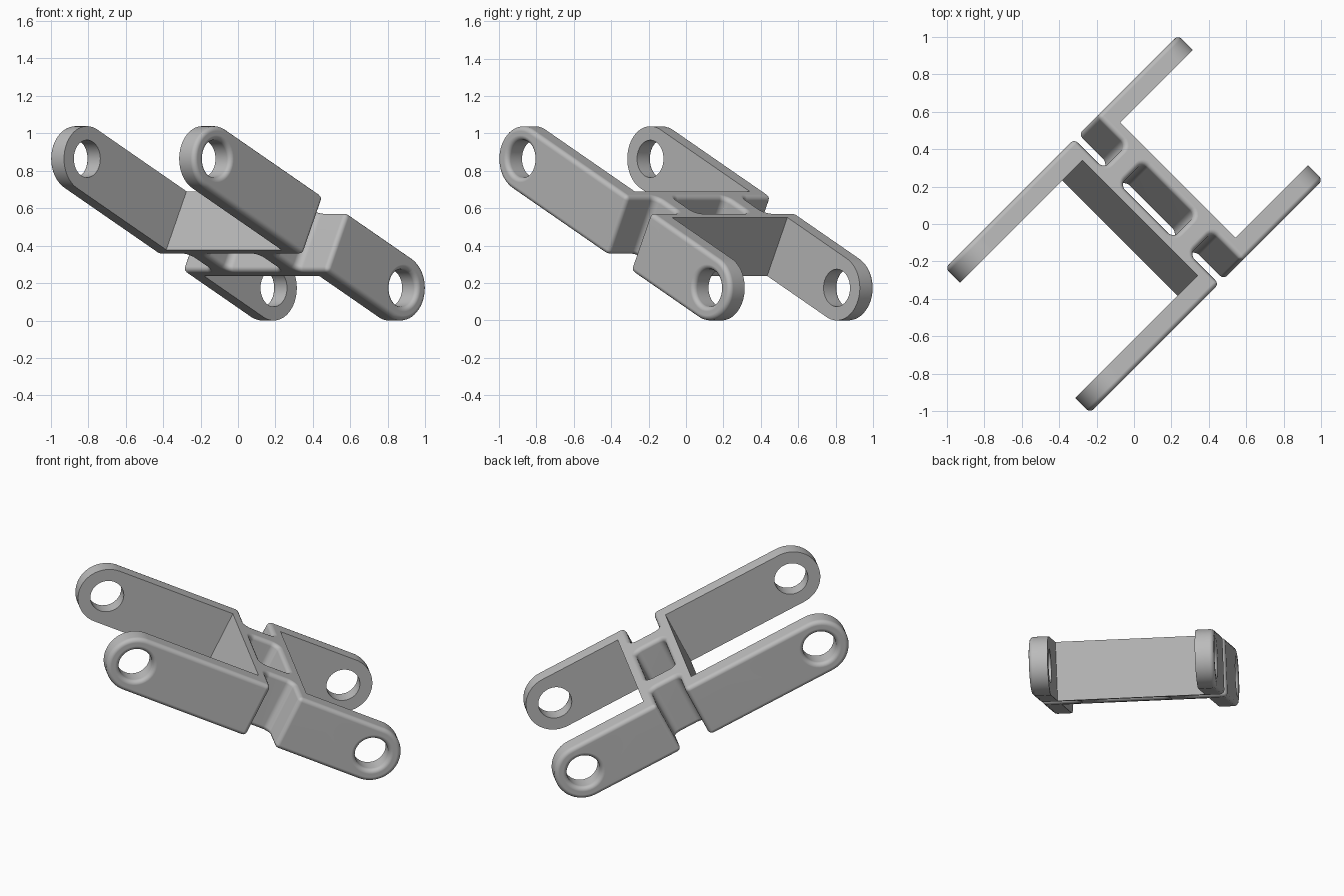
import bpy, bmesh, math
from mathutils import Matrix, Vector

if "Cube" in bpy.data.objects:
    bpy.data.objects.remove(bpy.data.objects["Cube"], do_unlink=True)

# Dimensions in the link's own frame: x along the arms, y across, z through the height
PIN = 0.785          # pin hole distance from the centre
R = 0.174            # half height and arm end radius
HOLE = 0.1
OUT, INN = 0.547, 0.435             # arm outer and inner faces
UP_IN, UP_OUT = -0.034, 0.03        # upper cross wall
LOW_OUT, LOW_IN = 0.22, 0.284       # lower cross wall
RIB_IN, RIB_OUT = 0.2, 0.325        # ribs joining the walls
FILLET, EDGE = 0.04, 0.026
TILT = math.radians(26.07)


def prism(name, points, axis, half, round_rule=None):
    """Extrude a flat outline both ways along axis; optionally fillet long edges."""
    bm = bmesh.new()
    off = Vector(axis) * half
    face = bm.faces.new([bm.verts.new(Vector(p) - off) for p in points])
    ext = bmesh.ops.extrude_face_region(bm, geom=[face])
    new = [v for v in ext["geom"] if isinstance(v, bmesh.types.BMVert)]
    bmesh.ops.translate(bm, verts=new, vec=off * 2)
    bmesh.ops.recalc_face_normals(bm, faces=bm.faces)
    if round_rule:
        edges = [e for e in bm.edges
                 if abs((e.verts[0].co - e.verts[1].co).normalized().dot(off.normalized())) > 0.9
                 and round_rule(e.verts[0].co)]
        bmesh.ops.bevel(bm, geom=edges, offset=FILLET, segments=5,
                        profile=0.5, affect='EDGES')
    mesh = bpy.data.meshes.new(name)
    bm.to_mesh(mesh)
    bm.free()
    obj = bpy.data.objects.new(name, mesh)
    bpy.context.scene.collection.objects.link(obj)
    return obj


def arc(cx, radius, start, end, n):
    steps = [start + (end - start) * i / n for i in range(n + 1)]
    return [(cx + radius * math.cos(a), 0, radius * math.sin(a)) for a in steps]


def combine(obj, cutter, operation):
    """Apply a boolean and delete the cutter."""
    cutter.hide_render = True
    mod = obj.modifiers.new("cut", 'BOOLEAN')
    mod.operation, mod.object, mod.solver = operation, cutter, 'EXACT'
    deps = bpy.context.evaluated_depsgraph_get()
    mesh = bpy.data.meshes.new_from_object(obj.evaluated_get(deps))
    obj.modifiers.clear()
    obj.data = mesh
    bpy.data.objects.remove(cutter, do_unlink=True)


# Plan outline: two open brackets, back to back, joined by a narrow neck
END = 1.2
side = [(UP_IN, INN), (-END, INN), (-END, OUT), (UP_OUT, OUT), (UP_OUT, RIB_OUT),
        (LOW_OUT, RIB_OUT), (LOW_OUT, OUT), (END, OUT), (END, INN), (LOW_IN, INN)]
plan = [(x, y, 0) for x, y in side] + [(x, -y, 0) for x, y in reversed(side)]
link = prism("pivot_link", plan, (0, 0, 1), 0.4,
             lambda p: abs(abs(p.y) - RIB_OUT) < 0.001)

# Rounded arm ends
stadium = arc(PIN, R, -math.pi / 2, math.pi / 2, 32) \
    + arc(-PIN, R, math.pi / 2, math.pi * 1.5, 32)
combine(link, prism("side_shape", stadium, (0, 1, 0), 0.9), 'INTERSECT')

# Slot between the ribs
slot = [(x, y, 0) for x, y in ((UP_OUT, -RIB_IN), (LOW_OUT, -RIB_IN),
                               (LOW_OUT, RIB_IN), (UP_OUT, RIB_IN))]
combine(link, prism("slot_cutter", slot, (0, 0, 1), 0.6, lambda p: True), 'DIFFERENCE')

# Pin holes through both pairs of arms
for sx in (-1, 1):
    circle = arc(sx * PIN, HOLE, 0, 2 * math.pi, 40)[:-1]
    combine(link, prism("pin_cutter", circle, (0, 1, 0), 0.9), 'DIFFERENCE')

# Round the outside edges; the inside faces of the brackets keep sharp edges
bm = bmesh.new()
bm.from_mesh(link.data)
bmesh.ops.remove_doubles(bm, verts=bm.verts, dist=0.0001)
bmesh.ops.dissolve_limit(bm, angle_limit=math.radians(0.5), verts=bm.verts, edges=bm.edges)
bm.normal_update()


def is_inside(face):
    c = face.calc_center_median()
    n = face.normal
    if abs(n.y) > 0.95 and all(abs(abs(v.co.y) - INN) < 0.001 for v in face.verts):
        return True
    return abs(n.x) > 0.95 and (abs(c.x - UP_IN) < 0.001 or abs(c.x - LOW_IN) < 0.001)


edges = [e for e in bm.edges
         if len(e.link_faces) == 2 and e.calc_face_angle(0) > math.radians(40)
         and e.is_convex and not any(is_inside(f) for f in e.link_faces)]
bmesh.ops.bevel(bm, geom=edges, offset=EDGE, segments=4, profile=0.5,
                affect='EDGES', clamp_overlap=False)
bmesh.ops.recalc_face_normals(bm, faces=bm.faces)

# Tilt, turn and lift into place
turn = Matrix.Rotation(math.radians(45), 4, 'Z') @ Matrix.Rotation(TILT, 4, 'Y')
bm.transform(Matrix.Translation((0, 0, PIN * math.sin(TILT) + R)) @ turn)
bm.to_mesh(link.data)
bm.free()

# Plain grey metal
grey = bpy.data.materials.new("grey_metal")
grey.use_nodes = True
colour = (0.5, 0.5, 0.5, 1)
grey.diffuse_color = colour
grey.node_tree.nodes["Principled BSDF"].inputs["Base Color"].default_value = colour
link.data.materials.clear()
link.data.materials.append(grey)

# Smooth shading with crisp inner edges
for o in bpy.context.selected_objects:
    o.select_set(False)
link.select_set(True)
bpy.context.view_layer.objects.active = link
bpy.ops.object.shade_smooth_by_angle(angle=math.radians(35))
weighted = link.modifiers.new("even_shading", 'WEIGHTED_NORMAL')
weighted.keep_sharp = True
